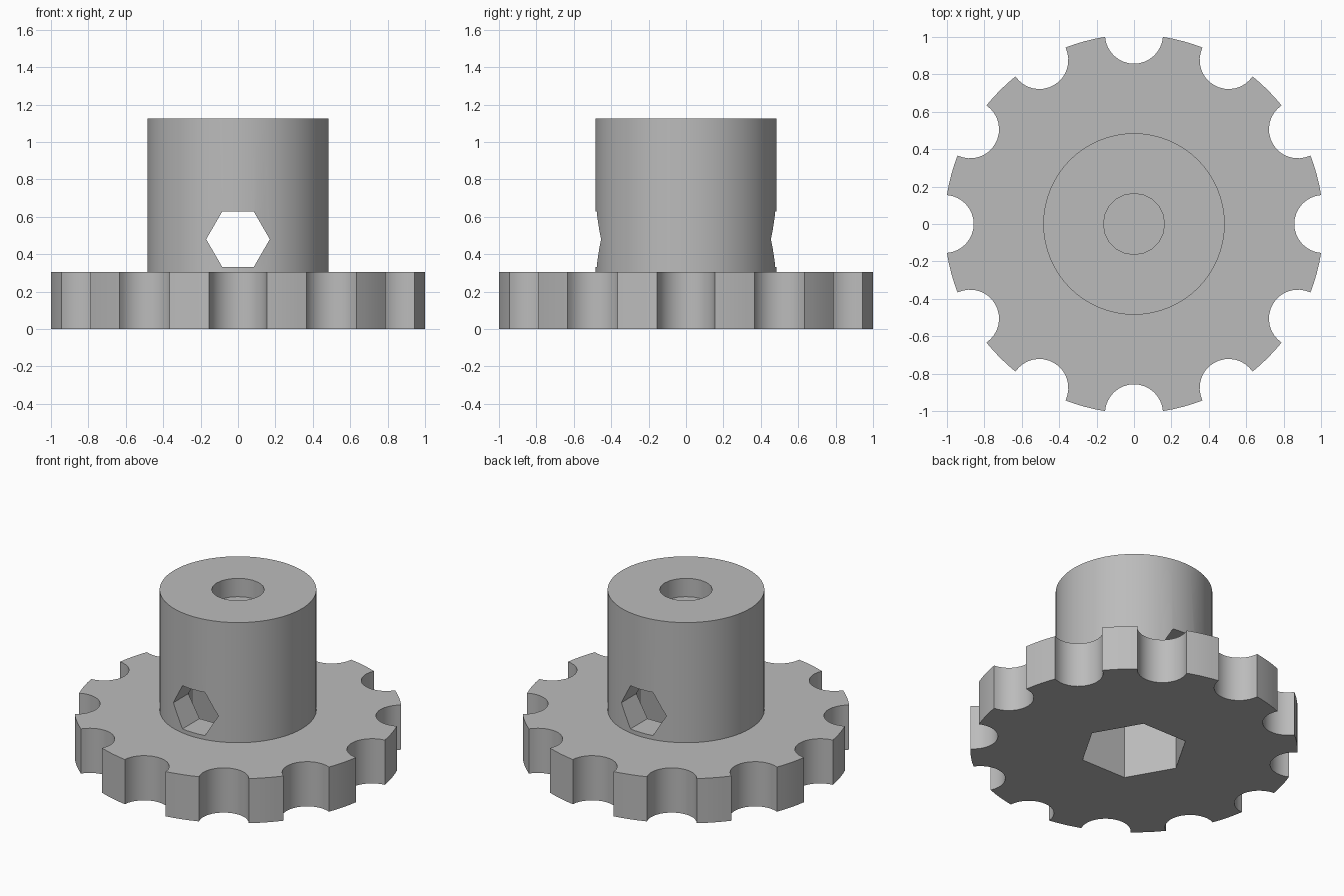
import bpy, bmesh
from math import pi, cos, sin, asin, radians
from mathutils import Vector, Matrix

default = bpy.data.objects.get("Cube")
if default:
    bpy.data.objects.remove(default, do_unlink=True)

grey = bpy.data.materials.new("plain grey")
grey.use_nodes = True
colour = (0.5, 0.5, 0.5, 1)
grey.diffuse_color = colour
grey.node_tree.nodes["Principled BSDF"].inputs["Base Color"].default_value = colour


def prism(name, outline, z0, z1, turn=None):
    """Extrude a flat outline from z0 to z1, then optionally transform it."""
    bm = bmesh.new()
    face = bm.faces.new([bm.verts.new((x, y, z0)) for x, y in outline])
    ext = bmesh.ops.extrude_face_region(bm, geom=[face])
    top = [v for v in ext["geom"] if isinstance(v, bmesh.types.BMVert)]
    bmesh.ops.translate(bm, verts=top, vec=(0, 0, z1 - z0))
    if turn:
        bm.transform(turn)
    bmesh.ops.recalc_face_normals(bm, faces=bm.faces)
    mesh = bpy.data.meshes.new(name)
    bm.to_mesh(mesh)
    bm.free()
    mesh.materials.append(grey)
    obj = bpy.data.objects.new(name, mesh)
    bpy.context.collection.objects.link(obj)
    return obj


def ring(radius, sides):
    return [(radius * cos(2 * pi * i / sides), radius * sin(2 * pi * i / sides))
            for i in range(sides)]


def combine(target, other, operation):
    """Apply a boolean and remove the helper."""
    other.hide_render = True
    mod = target.modifiers.new(operation, "BOOLEAN")
    mod.operation, mod.object, mod.solver = operation, other, "EXACT"
    bpy.context.view_layer.objects.active = target
    bpy.ops.object.modifier_apply(modifier=mod.name)
    bpy.data.objects.remove(other, do_unlink=True)


# Rim outline: twelve round notches joined by short arcs
RIM, NOTCH, COUNT = 1.012, 0.155, 12
half = 2 * asin(NOTCH / 2 / RIM)      # angle from notch centre to its corner
sweep = pi / 2 - half / 2             # half of the notch arc
outline = []
for k in range(COUNT):
    mid = 2 * pi * k / COUNT
    centre = Vector((RIM * cos(mid), RIM * sin(mid)))
    for i in range(17):
        a = mid + pi + sweep * (1 - i / 8)
        outline.append((centre.x + NOTCH * cos(a), centre.y + NOTCH * sin(a)))
    for i in range(1, 4):
        a = mid + half + (2 * pi / COUNT - 2 * half) * i / 4
        outline.append((RIM * cos(a), RIM * sin(a)))

knob = prism("notched_knob", outline, 0, 0.305)

# Hub on top of the notched disc
combine(knob, prism("hub", ring(0.485, 64), 0.1, 1.125), "UNION")

# Hexagonal pocket from below
combine(knob, prism("hex_pocket", ring(0.338, 6), -0.1, 0.93), "DIFFERENCE")

# Shallow round bore in the top
combine(knob, prism("top_bore", ring(0.163, 20), 1.0, 1.3), "DIFFERENCE")

# Hexagonal cross hole, front to back
lay = Matrix.Translation((0, 0, 0.48)) @ Matrix.Rotation(radians(90), 4, "X")
combine(knob, prism("cross_hole", ring(0.17, 6), -0.8, 0.8, lay), "DIFFERENCE")

# Soft curved walls, crisp edges
bpy.ops.object.select_all(action="DESELECT")
knob.select_set(True)
bpy.context.view_layer.objects.active = knob
bpy.ops.object.shade_smooth_by_angle(angle=radians(25))
